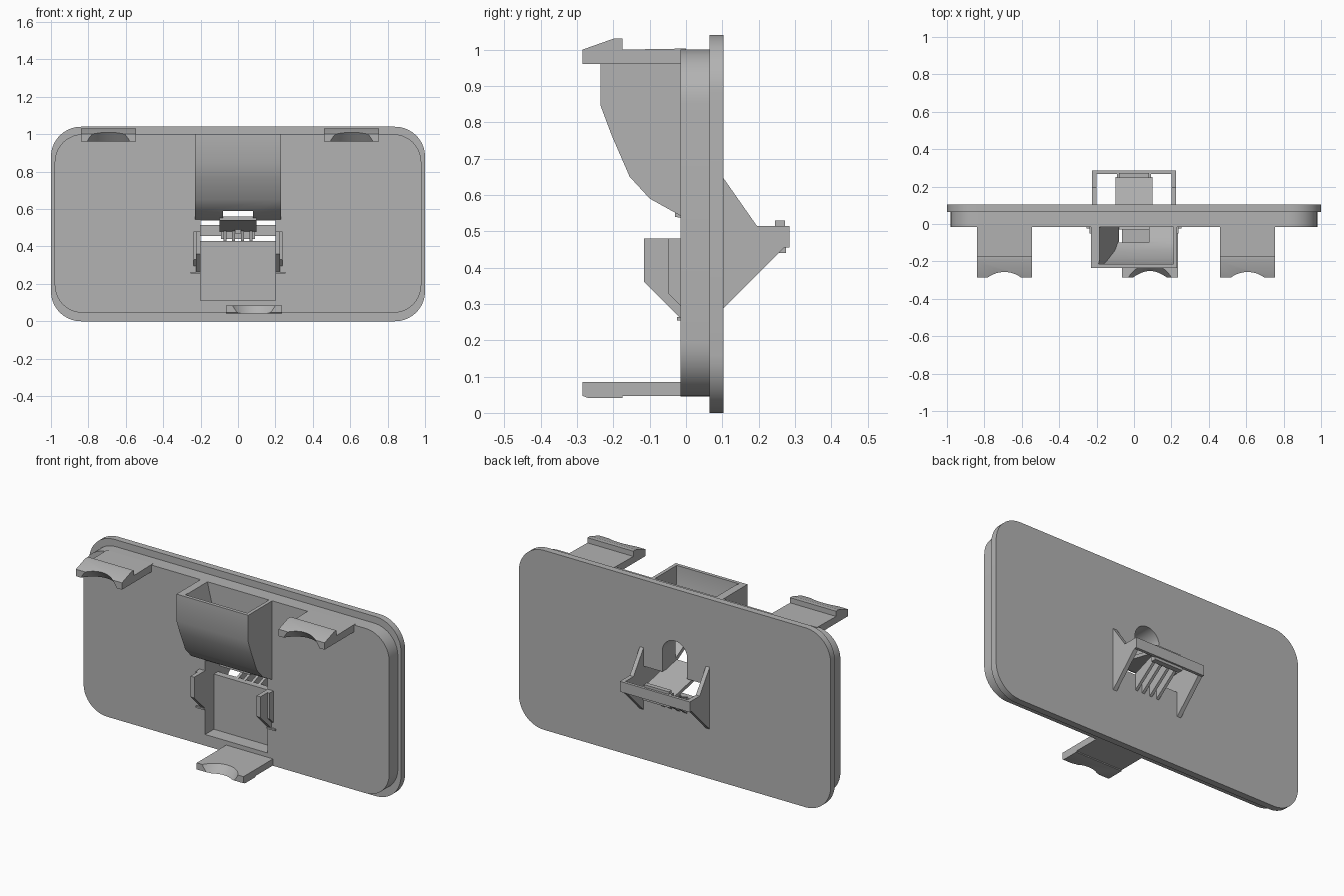
import bpy, math
from mathutils import Matrix, Vector

cube = bpy.data.objects.get("Cube")
if cube:
    bpy.data.objects.remove(cube, do_unlink=True)

grey = bpy.data.materials.new("grey plastic")
grey.use_nodes = True
colour = (0.45, 0.45, 0.45, 1)
grey.diffuse_color = colour
grey.node_tree.nodes["Principled BSDF"].inputs["Base Color"].default_value = colour


def prism(name, profile, low, high, axis):
    """Extrude a closed profile along x (y, z points) or along y (x, z points)."""
    if axis == "x":
        place = lambda p, t: (t, p[0], p[1])
    else:
        place = lambda p, t: (p[0], t, p[1])
    n = len(profile)
    verts = [place(p, low) for p in profile] + [place(p, high) for p in profile]
    faces = [list(range(n)), list(range(n, 2 * n))]
    faces += [(i, (i + 1) % n, (i + 1) % n + n, i + n) for i in range(n)]
    area = sum(profile[i - 1][0] * profile[i][1] - profile[i][0] * profile[i - 1][1] for i in range(n))
    flip = (area > 0) == (axis == "x")
    faces[0 if flip else 1].reverse()
    if not flip:
        faces[2:] = [f[::-1] for f in faces[2:]]
    mesh = bpy.data.meshes.new(name)
    mesh.from_pydata(verts, [], faces)
    mesh.materials.append(grey)
    obj = bpy.data.objects.new(name, mesh)
    bpy.context.collection.objects.link(obj)
    return obj


def box(name, x0, x1, y0, y1, z0, z1):
    return prism(name, [(x0, z0), (x1, z0), (x1, z1), (x0, z1)], y0, y1, "y")


def rounded(x, z0, z1, r, steps=10):
    """Rounded rectangle outline in x and z."""
    points = []
    corners = [(x - r, z1 - r), (r - x, z1 - r), (r - x, z0 + r), (x - r, z0 + r)]
    for k, (cx, cz) in enumerate(corners):
        for i in range(steps + 1):
            a = math.pi / 2 * (k + i / steps)
            points.append((cx + r * math.cos(a), cz + r * math.sin(a)))
    return points


def cut(obj, *cutters):
    bpy.context.view_layer.objects.active = obj
    for cutter in cutters:
        cutter.hide_render = True
        mod = obj.modifiers.new("cut", "BOOLEAN")
        mod.operation = "DIFFERENCE"
        mod.solver = "EXACT"
        mod.object = cutter
        bpy.ops.object.modifier_apply(modifier=mod.name)
    for cutter in set(cutters):
        bpy.data.objects.remove(cutter, do_unlink=True)


# Panel: rounded body with a wider flange behind it
body = prism("panel_body", rounded(0.98, 0.045, 1.0, 0.15), -0.015, 0.07, "y")
flange = prism("panel_flange", rounded(1.0, 0.0, 1.04, 0.16), 0.065, 0.103, "y")


def openings():
    arch = [(-0.08, 0.5), (0.08, 0.5)]
    arch += [(0.08 * math.cos(a), 0.66 + 0.08 * math.sin(a))
             for a in [math.pi * i / 12 for i in range(13)]]
    return [box("slot_cutter", -0.2, 0.2, -0.1, 0.2, 0.43, 0.54),
            prism("arch_cutter", arch, -0.1, 0.2, "y")]


cut(body, box("recess_cutter", -0.2, 0.2, -0.1, 0.2, 0.11, 0.48), *openings())
cut(flange, *openings())

# Hood: open-topped chute with a slanted inner wall
hood = prism("hood", [(-0.01, 1.0), (-0.235, 1.0), (-0.235, 0.845), (-0.205, 0.765),
                      (-0.155, 0.65), (-0.10, 0.59), (-0.01, 0.54)], -0.23, 0.23, "x")
cavity = prism("hood_cutter", [(-0.016, 1.1), (-0.215, 1.1), (-0.215, 0.85), (-0.185, 0.77),
                               (-0.14, 0.665), (-0.09, 0.61), (-0.016, 0.57)], -0.21, 0.21, "x")
for v in cavity.data.vertices:
    if v.co.x < 0:
        v.co.x = -0.21 + 0.13 * min(1, max(0, (1.0 - v.co.z) / 0.4))
cut(hood, cavity)
hood_opening = openings()[1]
cut(hood, hood_opening)
bpy.data.objects.remove(bpy.data.objects["slot_cutter"], do_unlink=True)

# Chute floor leading through the panel, with a small stop below it
prism("chute_floor", [(-0.03, 0.56), (0.25, 0.5), (0.25, 0.48), (-0.03, 0.54)], -0.1, 0.1, "x")
box("chute_stop", -0.015, 0.015, 0.2, 0.25, 0.47, 0.49)


def scoop(x, z, up):
    """Tilted cylinder that hollows the finger edge of a tab."""
    bpy.ops.mesh.primitive_cylinder_add(vertices=64, radius=0.15, depth=0.3)
    obj = bpy.context.object
    tilt = Matrix.Rotation(up * math.radians(40), 4, "X")
    base = Vector((x, -0.285, z))
    centre = base + tilt @ Vector((0, -0.125, 0))
    obj.data.transform(Matrix.Translation(centre) @ tilt)
    return obj


# Tabs that grip the edges of the opening
for side, x0, x1 in (("right", -0.84, -0.545), ("left", 0.46, 0.755)):
    tab = prism("top_tab_" + side, [(0.0, 0.96), (-0.285, 0.96), (-0.285, 1.0), (-0.2, 1.03),
                                    (-0.175, 1.03), (-0.175, 1.0), (0.0, 1.003)], x0, x1, "x")
    cut(tab, scoop((x0 + x1) / 2, 1.005, 1))
tab = prism("bottom_tab", [(0.0, 0.085), (-0.285, 0.085), (-0.285, 0.047), (-0.27, 0.041),
                           (-0.175, 0.041), (-0.175, 0.047), (0.0, 0.047)], -0.065, 0.235, "x")
cut(tab, scoop(0.085, 0.04, -1))

# Paired guides in front and brackets behind
for side, s in (("right", -1), ("left", 1)):
    lo, hi = sorted((s * 0.2, s * 0.224))
    prism("guide_" + side, [(0.0, 0.48), (-0.115, 0.48), (-0.115, 0.36), (0.0, 0.245)], lo, hi, "x")
    lip_lo, lip_hi = sorted((s * 0.2, s * 0.237))
    prism("guide_lip_" + side, [(-0.01, 0.48), (-0.05, 0.48), (-0.05, 0.33), (-0.01, 0.29)],
          lip_lo, lip_hi, "x")
    foot_lo, foot_hi = sorted((s * 0.2, s * 0.255))
    box("guide_foot_" + side, foot_lo, foot_hi, -0.025, -0.01, 0.255, 0.264)
    prism("bracket_" + side, [(0.09, 0.665), (0.195, 0.515), (0.285, 0.515), (0.285, 0.47),
                              (0.09, 0.275)], lo, hi, "x")

# Crossbar with its latch
box("crossbar", -0.224, 0.224, 0.268, 0.285, 0.455, 0.515)
box("latch_plate", -0.09, 0.09, 0.245, 0.275, 0.44, 0.515)
box("latch_nub", -0.08, 0.08, 0.245, 0.272, 0.51, 0.53)

# Fins that brace the latch from below
for i, x in enumerate((-0.07, -0.025, 0.025, 0.07)):
    prism("latch_fin_%d" % (i + 1), [(0.09, 0.33), (0.25, 0.45), (0.25, 0.49), (0.09, 0.43)],
          x - 0.008, x + 0.008, "x")

# Smooth rounded sides, sharp edges kept
bpy.ops.object.select_all(action="DESELECT")
for obj in bpy.context.scene.objects:
    if obj.type == "MESH" and grey.name in obj.data.materials:
        obj.select_set(True)
        bpy.context.view_layer.objects.active = obj
bpy.ops.object.shade_smooth_by_angle(angle=math.radians(30))
